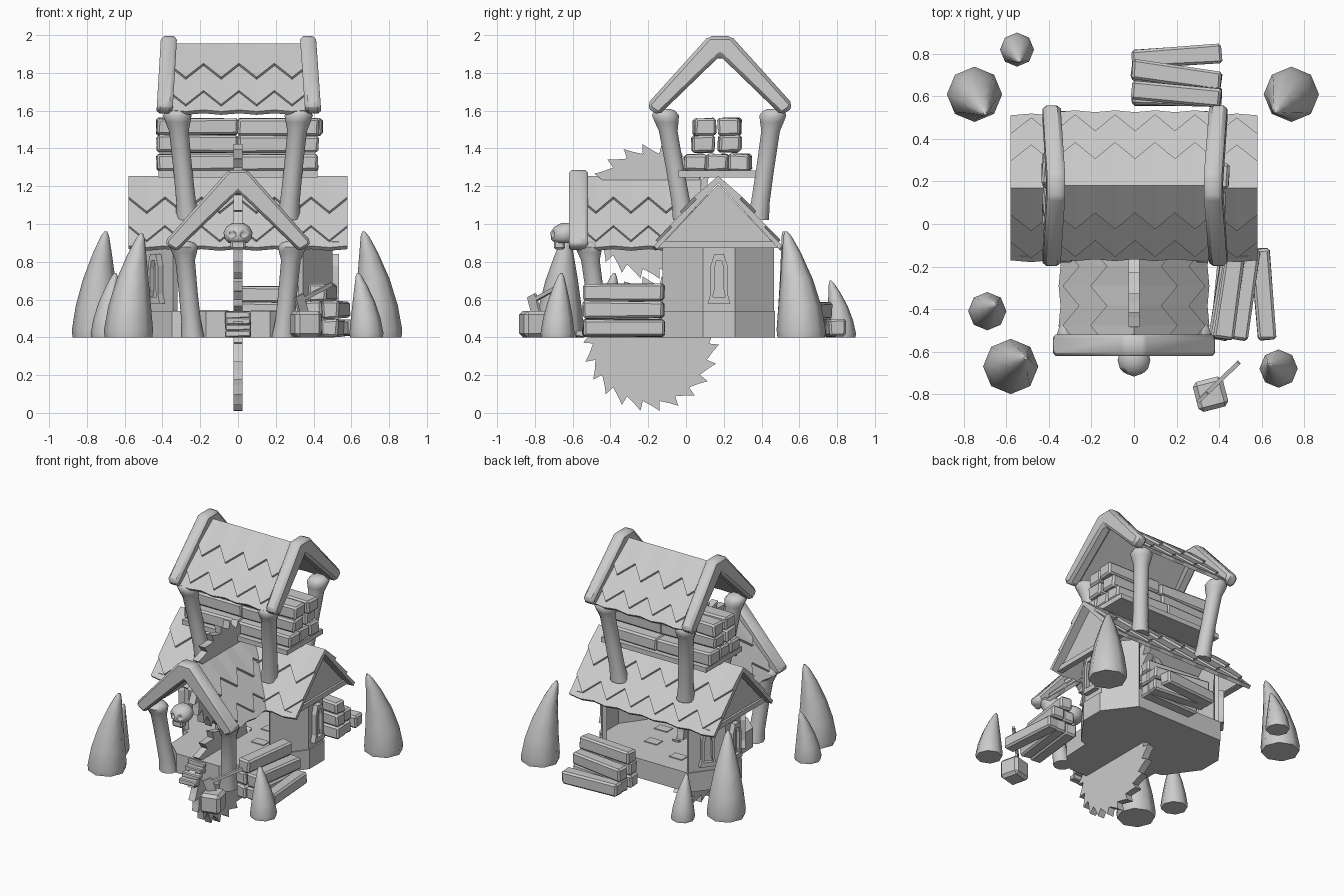
import bpy, bmesh, math, random
from mathutils import Vector, Matrix

if "Cube" in bpy.data.objects:
    bpy.data.objects.remove(bpy.data.objects["Cube"])

random.seed(4)
grey = bpy.data.materials.new("stone grey")
grey.diffuse_color = (0.6, 0.6, 0.6, 1)
grey.use_nodes = True
grey.node_tree.nodes["Principled BSDF"].inputs["Base Color"].default_value = grey.diffuse_color


def make(name, verts, faces, bevel=0, smooth=False):
    me = bpy.data.meshes.new(name)
    me.from_pydata([tuple(v) for v in verts], [], faces)
    bm = bmesh.new()
    bm.from_mesh(me)
    bmesh.ops.recalc_face_normals(bm, faces=bm.faces)
    bm.to_mesh(me)
    bm.free()
    me.materials.append(grey)
    ob = bpy.data.objects.new(name, me)
    bpy.context.collection.objects.link(ob)
    if bevel:
        m = ob.modifiers.new("bevel", 'BEVEL')
        m.width, m.segments, m.limit_method = bevel, 1, 'ANGLE'
    if smooth:
        bpy.context.view_layer.objects.active = ob
        ob.select_set(True)
        bpy.ops.object.shade_smooth_by_angle(angle=math.radians(50))
        ob.select_set(False)
    return ob


def prism(name, low, high, bevel=0, smooth=False):
    """Solid between two matching outlines."""
    n = len(low)
    faces = [list(range(n)), list(range(n, 2 * n))]
    faces += [[i, (i + 1) % n, n + (i + 1) % n, n + i] for i in range(n)]
    return make(name, list(low) + list(high), faces, bevel, smooth)


def slab(name, outline, z0, z1, bevel=0):
    return prism(name, [(x, y, z0) for x, y in outline], [(x, y, z1) for x, y in outline], bevel)


def box(name, loc, size, rz=0, tilt=0, bevel=0.012, wob=0):
    m = Matrix.Translation(loc) @ Matrix.Rotation(rz, 4, 'Z') @ Matrix.Rotation(tilt, 4, 'Y')
    r = lambda: random.uniform(-wob, wob)
    c = [[m @ Vector((sx * size[0] / 2 + r(), sy * size[1] / 2 + r(), s * size[2] / 2 + r()))
          for sx, sy in ((-1, -1), (1, -1), (1, 1), (-1, 1))] for s in (-1, 1)]
    return prism(name, c[0], c[1], bevel)


def loft(name, rings, sides):
    """Tapered column through horizontal rings (x, y, z, radius)."""
    verts = [(x + r * math.cos(2 * math.pi * i / sides), y + r * math.sin(2 * math.pi * i / sides), z)
             for x, y, z, r in rings for i in range(sides)]
    faces = [[k * sides + i, k * sides + (i + 1) % sides, (k + 1) * sides + (i + 1) % sides, (k + 1) * sides + i]
             for k in range(len(rings) - 1) for i in range(sides)]
    faces += [list(range(sides)), list(range(len(verts) - sides, len(verts)))]
    return make(name, verts, faces, smooth=True)


def place(axis, c, a, u, z):
    return Vector((a, c + u, z)) if axis == 'x' else Vector((c + u, a, z))


def roof(name, axis, c, half, zr, ze, a0, a1, rows, cols):
    """Two slopes, each a slab with overlapping zigzag tile rows."""
    n2 = Vector((zr - ze, half)).normalized()
    for s in (-1, 1):
        for k, (t, amp) in enumerate([(1, 0.012)] + rows):
            verts, lift = [], 0.014 * k
            for i in range(cols + 1):
                a = a0 + (a1 - a0) * i / cols
                te = t + (amp if i % 2 else -amp)
                for tt, d in ((0, lift - 0.025), (te, lift - 0.025), (te, lift), (0, lift)):
                    u, z = half * tt + n2.x * d * (tt > 0), zr - (zr - ze) * tt + n2.y * d
                    verts.append(place(axis, c, a, s * u, z))
            faces = [[4 * i + j, 4 * i + (j + 1) % 4, 4 * i + 4 + (j + 1) % 4, 4 * i + 4 + j]
                     for i in range(cols) for j in range(4)]
            faces += [[0, 1, 2, 3], [4 * cols + j for j in range(4)]]
            make(name, verts, faces)


def chevron(name, axis, c, pts, a, depth, lean=0):
    """Thick gable beam; pts is the right half from outer apex to inner apex."""
    out = pts + [(-u, z) for u, z in reversed(pts) if u]
    top = max(z for _, z in pts)
    ends = [[place(axis, c, a + lean * (top - z) + s * depth / 2, u, z) for u, z in out] for s in (-1, 1)]
    prism(name, ends[0], ends[1], 0.018, True)


# platform and floor
half_plan = [(0.17, -0.46), (0.29, -0.35), (0.3, -0.14), (0.35, -0.13), (0.51, 0.09), (0.51, 0.26), (0.35, 0.47)]
plan = half_plan + [(-x, y) for x, y in reversed(half_plan)]
slab("platform", plan, 0.4, 0.54)
for x, y in ((-0.15, 0.3), (0.12, 0.2), (-0.1, -0.1), (0.18, 0), (-0.2, 0.1)):
    box("floor_tile", (x, y, 0.542), (0.1, 0.07, 0.008), bevel=0)

# front steps
for i in range(4):
    box("step", (0, -0.56 + 0.035 * i, 0.42 + 0.033 * i), (0.135, 0.05, 0.035), bevel=0.006, wob=0.003)


def window(a, b):
    """Arched window frame on the wall running from a to b."""
    a, b = Vector(a), Vector(b)
    t = (b - a).normalized()
    n, mid = Vector((t.y, -t.x)), (a + b) / 2
    if n.dot(mid - Vector((0, 0.17))) < 0:
        n = -n
    arch = [(-0.06, 0.58), (0.06, 0.58), (0.045, 0.63), (0.045, 0.78), (0.025, 0.84), (-0.025, 0.84), (-0.045, 0.78), (-0.045, 0.63)]
    at = lambda u, z, d: (*(mid + t * u + n * d), z)
    inner = [(u * 0.55, 0.71 + (z - 0.71) * 0.75) for u, z in arch]
    loops = [(arch, 0), (arch, 0.035), (inner, 0.035), (inner, 0.01)]
    verts = [at(u, z, d) for loop, d in loops for u, z in loop]
    faces = [[8 * k + i, 8 * k + (i + 1) % 8, 8 * k + 8 + (i + 1) % 8, 8 * k + 8 + i] for k in range(3) for i in range(8)]
    make("window", verts, faces + [list(range(24, 32))])


# side walls wrapped round both ends, gables above
for s in (-1, 1):
    line = [(s * x, y) for x, y in ((0.345, -0.125), (0.5, 0.09), (0.5, 0.26), (0.345, 0.465))]
    back = [(s * x, y) for x, y in ((0.32, -0.105), (0.47, 0.1), (0.47, 0.25), (0.32, 0.445))]
    slab("side_wall", line + back[::-1], 0.54, 0.92)
    tri = [(-0.14, 0.88), (0.48, 0.88), (0.17, 1.21)]
    prism("side_gable", [(s * 0.49, y, z) for y, z in tri], [(s * 0.52, y, z) for y, z in tri])
    box("eave_beam", (s * 0.515, 0.17, 0.89), (0.04, 0.64, 0.035), bevel=0)
    window(line[1], line[2])
for a, b in (((-0.345, -0.125), (-0.5, 0.09)), ((-0.345, 0.465), (-0.5, 0.26))):
    window(a, b)

# roofs
tiles = [(0.82, 0.11), (0.42, 0.11)]
roof("main_roof", 'x', 0.17, 0.345, 1.235, 0.88, -0.58, 0.58, tiles, 12)
roof("porch_roof", 'y', 0, 0.35, 1.235, 0.88, -0.57, 0.08, tiles, 7)
roof("top_roof", 'x', 0.18, 0.35, 1.935, 1.6, -0.37, 0.38, tiles, 8)

# gable beams
upper = [(0.06, 1.995), (0.385, 1.635), (0.37, 1.605), (0.325, 1.575), (0, 1.89)]
chevron("top_gable_beam", 'x', 0.18, upper, -0.365, 0.085, -0.06)
chevron("top_gable_beam", 'x', 0.18, upper, 0.37, 0.085, 0.07)
chevron("porch_gable_beam", 'y', 0, [(0.05, 1.285), (0.385, 0.91), (0.375, 0.885), (0.325, 0.855), (0, 1.17)], -0.57, 0.1)


def post(name, top, foot):
    """Bone-like post with a knobbed head."""
    shape = [(0, 0.062), (0.25, 0.052), (0.55, 0.05), (0.8, 0.052), (0.88, 0.066), (0.94, 0.075), (0.98, 0.06), (1, 0.035)]
    t, f = Vector(top), Vector(foot)
    loft(name, [(*f.lerp(t, k ** 1.3 if k < 0.8 else k), r) for k, r in shape], 10)


for s in (-1, 1):
    post("top_post", (s * 0.325, -0.115, 1.61), (s * 0.265, -0.01, 1.02))
    post("top_post", (s * 0.325, 0.465, 1.61), (s * 0.265, 0.38, 1.02))
    post("porch_post", (s * 0.29, -0.52, 0.91), (s * 0.24, -0.45, 0.4))

# saw blades
for z in (0.367, 1.067):
    out = []
    for i in range(22):
        for f, r in ((0, 0.307), (0.55, 0.33), (0.95, 0.36)):
            a = 2 * math.pi * (i + f) / 22
            out.append((-0.185 + r * math.cos(a), z + r * math.sin(a)))
    prism("saw_blade", [(-0.025, y, h) for y, h in out], [(0.025, y, h) for y, h in out])

# stacked planks under the top roof
box("plank_shelf", (0, 0.165, 1.265), (0.84, 0.41, 0.035), bevel=0)
for s in (-1, 1):
    for z, ys in ((1.325, (0.05, 0.17, 0.285)), (1.425, (0.09, 0.23)), (1.515, (0.1, 0.23))):
        for y in ys:
            box("roof_plank", (s * 0.22 + random.uniform(-0.02, 0.01), y, z), (0.43, 0.115, 0.09),
                random.uniform(-0.04, 0.04), wob=0.005)

# plank pile beside the porch
for x, z, a in ((0.42, 0.45, 0.1), (0.51, 0.45, 0.12), (0.61, 0.45, -0.08), (0.43, 0.545, 0.15), (0.52, 0.545, 0.14), (0.45, 0.635, 0.14)):
    box("side_plank", (x, -0.33, z), (0.09, 0.43, 0.09), -a, wob=0.005)
# plank pile behind
for y, z, a in ((0.79, 0.45, 0.07), (0.69, 0.45, -0.13), (0.6, 0.45, 0), (0.7, 0.54, -0.14), (0.6, 0.54, -0.03), (0.61, 0.625, -0.08)):
    box("back_plank", (0.2, y, z), (0.42, 0.09, 0.09), a, wob=0.005)

# horns: base x, y, tip x, y, height, radius
for bx, by, tx, ty, h, r in ((-0.75, 0.61, -0.7, 0.52, 0.56, 0.13), (0.74, 0.61, 0.665, 0.53, 0.56, 0.13),
                             (-0.58, -0.67, -0.51, -0.63, 0.55, 0.13), (-0.69, -0.41, -0.65, -0.38, 0.34, 0.09),
                             (0.68, -0.68, 0.635, -0.66, 0.34, 0.09), (-0.55, 0.82, -0.54, 0.765, 0.3, 0.08)):
    rings = []
    for t, w in ((0, 0.97), (0.07, 1), (0.3, 0.87), (0.55, 0.66), (0.8, 0.38), (0.95, 0.18), (1, 0.06)):
        k = t * t
        rings.append((bx + (tx - bx) * k, by + (ty - by) * k, 0.4 + h * t, r * w))
    loft("horn", rings, 8)

# skull on the porch gable
skull = loft("skull", [(0, -0.645, 0.9, 0.05), (0, -0.645, 0.92, 0.07), (0, -0.64, 0.955, 0.077),
                       (0, -0.635, 0.985, 0.062), (0, -0.63, 1.005, 0.03)], 12)
box("skull_jaw", (0, -0.67, 0.89), (0.08, 0.06, 0.05), bevel=0.01)
for s in (-1, 1):
    eye = loft("eye_cutter", [(s * 0.032, -0.715, 0.945 + 0.02 * k, 0.024 * w) for k, w in ((-1, 0.4), (-0.5, 0.9), (0.5, 0.9), (1, 0.4))], 8)
    eye.hide_render = True
    eye.hide_viewport = True
    cut = skull.modifiers.new("eye", 'BOOLEAN')
    cut.operation, cut.object = 'DIFFERENCE', eye

# chopping block with axe
box("chopping_block", (0.36, -0.8, 0.47), (0.145, 0.145, 0.14), 0.25, bevel=0.02)
box("axe_handle", (0.405, -0.735, 0.635), (0.26, 0.02, 0.02), 0.76, -0.36, bevel=0)
box("axe_head", (0.335, -0.805, 0.575), (0.06, 0.015, 0.1), 0.76, -0.36, bevel=0)
